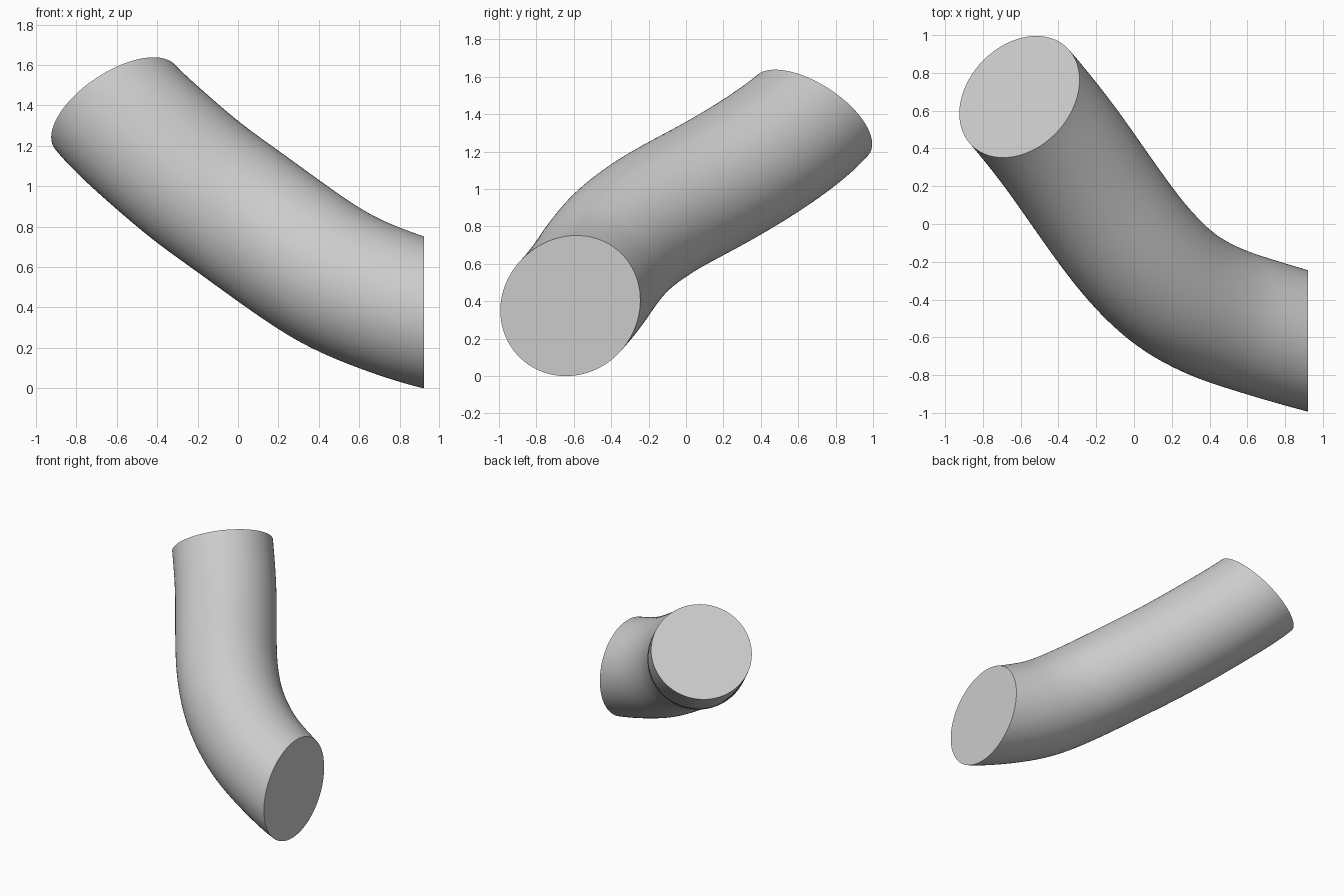
import bpy, bmesh, math
from mathutils import Vector

if "Cube" in bpy.data.objects:
    bpy.data.objects.remove(bpy.data.objects["Cube"])

RADIUS, SIDES, STEPS = 0.361, 96, 12

# Centreline, running slightly past both cut ends
path = [Vector(p) for p in (
    (1.42, -0.74, 0.28), (1.16, -0.68, 0.32), (0.92, -0.62, 0.37),
    (0.6, -0.525, 0.485), (0.4, -0.452, 0.592), (0.2, -0.335, 0.73),
    (0.0, -0.135, 0.875), (-0.2, 0.135, 1.02), (-0.4, 0.42, 1.19),
    (-0.61, 0.68, 1.387), (-0.75, 0.83, 1.59), (-0.88, 0.97, 1.80))]


def spline(a, b, c, d, t):
    return 0.5 * (2 * b + (c - a) * t + (2 * a - 5 * b + 4 * c - d) * t * t
                  + (3 * b - a - 3 * c + d) * t ** 3)


pts = [spline(*path[i:i + 4], s / STEPS)
       for i in range(len(path) - 3) for s in range(STEPS)]
for _ in range(25):
    pts = [pts[0]] + [(pts[i - 1] + 2 * pts[i] + pts[i + 1]) / 4
                      for i in range(1, len(pts) - 1)] + [pts[-1]]

# Round section swept along the centreline without twisting
bm = bmesh.new()
rings, u = [], Vector((0, 0, 1))
for i, p in enumerate(pts):
    t = (pts[min(i + 1, len(pts) - 1)] - pts[max(i - 1, 0)]).normalized()
    u = (u - t * u.dot(t)).normalized()
    v = t.cross(u)
    angles = [2 * math.pi * k / SIDES for k in range(SIDES)]
    rings.append([bm.verts.new(p + RADIUS * (u * math.cos(a) + v * math.sin(a)))
                  for a in angles])
for r0, r1 in zip(rings, rings[1:]):
    for k in range(SIDES):
        n = (k + 1) % SIDES
        bm.faces.new((r0[k], r0[n], r1[n], r1[k]))

# Flat slanted cuts with caps at both ends
for co, no in (((0.92, 0, 0), (1, 0, 0)),
               ((-0.607, 0.68, 1.385), (-0.476, 0.476, 0.74))):
    geom = bm.verts[:] + bm.edges[:] + bm.faces[:]
    cut = bmesh.ops.bisect_plane(bm, geom=geom, plane_co=co, plane_no=no,
                                 dist=1e-5, clear_outer=True)
    rim = [e for e in cut["geom_cut"] if isinstance(e, bmesh.types.BMEdge)]
    bmesh.ops.contextual_create(bm, geom=rim)
bmesh.ops.recalc_face_normals(bm, faces=bm.faces[:])

mesh = bpy.data.meshes.new("bent_tube")
bm.to_mesh(mesh)
bm.free()
tube = bpy.data.objects.new("bent_tube", mesh)
bpy.context.collection.objects.link(tube)
bpy.context.view_layer.objects.active = tube
tube.select_set(True)
bpy.ops.object.shade_smooth_by_angle(angle=math.radians(30))
